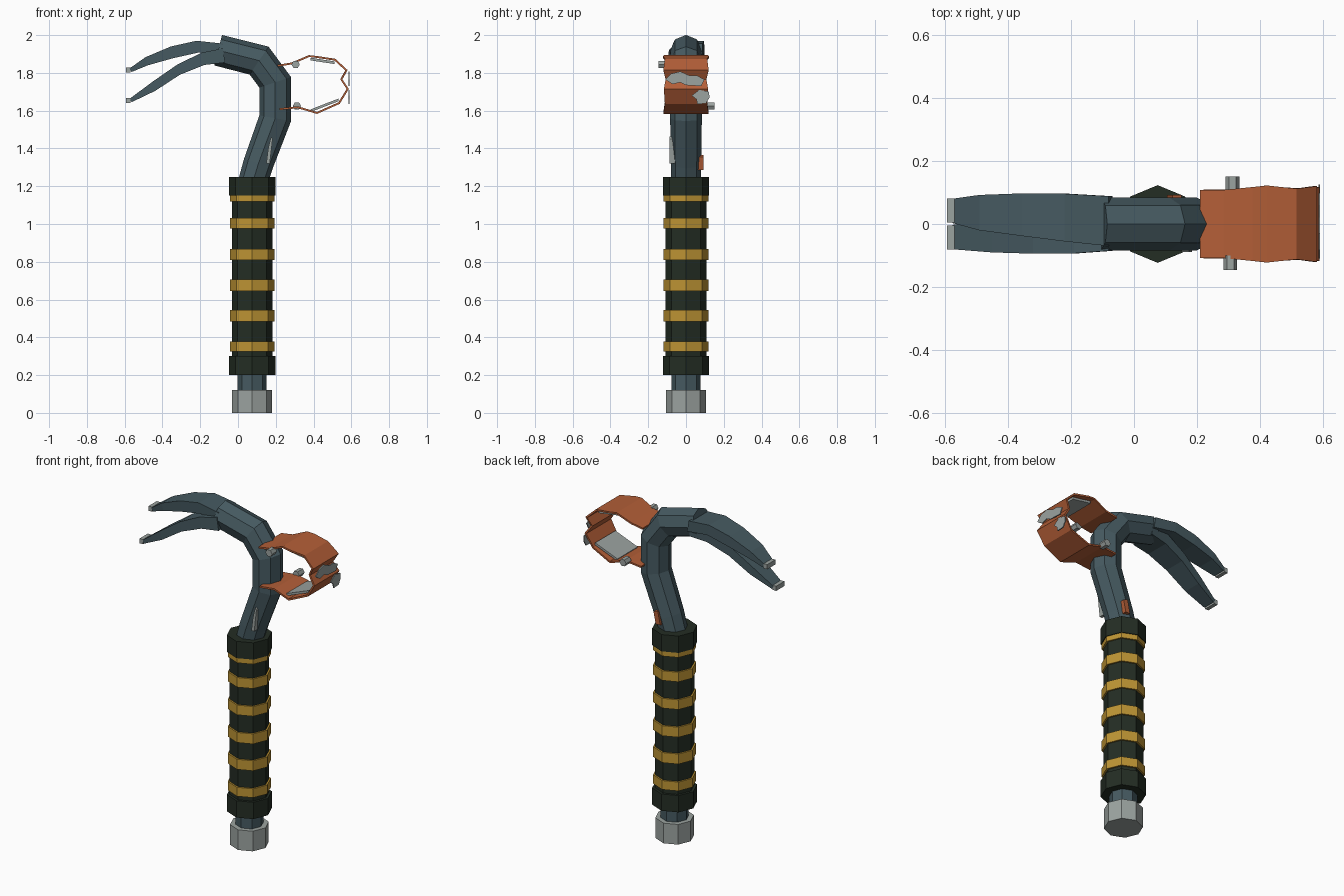
import bpy, bmesh, math
from mathutils import Vector

if "Cube" in bpy.data.objects:
    bpy.data.objects.remove(bpy.data.objects["Cube"])

CX = 0.075  # handle axis


def material(name, rgb):
    m = bpy.data.materials.new(name)
    m.diffuse_color = (*rgb, 1)
    m.use_nodes = True
    m.node_tree.nodes["Principled BSDF"].inputs["Base Color"].default_value = m.diffuse_color
    return m


STEEL = material("dark_steel", (0.061, 0.102, 0.119))
ORANGE = material("rust_orange", (0.456, 0.114, 0.039))
GREY = material("light_grey", (0.33, 0.366, 0.352))
YELLOW = material("mustard", (0.51, 0.296, 0.034))
GREEN = material("dark_green", (0.017, 0.026, 0.017))


def loft(name, rings, mat):
    """Skin a list of equal-sized point rings and cap both ends."""
    bm = bmesh.new()
    vs = [[bm.verts.new(p) for p in r] for r in rings]
    n = len(rings[0])
    for a, b in zip(vs, vs[1:]):
        for i in range(n):
            j = (i + 1) % n
            bm.faces.new((a[i], a[j], b[j], b[i]))
    bm.faces.new(vs[0])
    bm.faces.new(vs[-1])
    bmesh.ops.recalc_face_normals(bm, faces=bm.faces)
    me = bpy.data.meshes.new(name)
    bm.to_mesh(me)
    bm.free()
    me.materials.append(mat)
    ob = bpy.data.objects.new(name, me)
    bpy.context.collection.objects.link(ob)
    return ob


def octagon(z, r):
    return [(CX + r * math.cos(k * math.pi / 4), r * math.sin(k * math.pi / 4), z)
            for k in range(8)]


def collar(name, z0, z1, r, mat):
    return loft(name, [octagon(z0, r), octagon(z1, r)], mat)


def path_normals(pts):
    """Mitred normals of a path in the xz plane."""
    out = []
    for i, p in enumerate(pts):
        p = Vector(p)
        a = (p - Vector(pts[i - 1])).normalized() if i else None
        b = (Vector(pts[i + 1]) - p).normalized() if i < len(pts) - 1 else None
        a, b = a or b, b or a
        t = (a + b).normalized()
        out.append(Vector((t.y, -t.x)) / max(t.dot(a), 0.5))
    return out


def plate(name, outline, place, depth, mat):
    """Thin plate: 2D outline mapped to 3D by place(), thickened by depth."""
    front = [Vector(place(u, v)) for u, v in outline]
    return loft(name, [front, [p + Vector(depth) for p in front]], mat)


# Handle: pommel, grip, collars and bands
collar("pommel", 0, 0.12, 0.106, GREY)
collar("grip", 0.29, 1.16, 0.108, GREEN)
collar("lower_collar", 0.2, 0.3, 0.123, GREEN)
collar("upper_collar", 1.15, 1.25, 0.123, GREEN)
for z0, z1 in ((0.325, 0.378), (0.485, 0.545), (0.645, 0.705),
               (0.81, 0.868), (0.975, 1.032), (1.12, 1.152)):
    collar("grip_band", z0, z1, 0.118, YELLOW)

# Bent octagonal shaft
path = [(CX, 0.1), (CX, 1.21), (0.108, 1.32), (0.197, 1.56), (0.197, 1.75),
        (0.112, 1.865), (-0.105, 1.92)]
radii = [0.077, 0.077, 0.08, 0.084, 0.084, 0.084, 0.083]
rings = []
for (x, z), n, r in zip(path, path_normals(path), radii):
    rings.append([(x + n.x * r * math.cos(a), r * math.sin(a), z + n.y * r * math.cos(a))
                  for a in (k * math.pi / 4 for k in range(8))])
loft("shaft", rings, STEEL)

# Two claw prongs: x, top z, bottom z, inner y, outer y
prongs = {
    "upper_prong": (1, [(-0.08, 1.955, 1.89, -0.07, 0.088), (-0.22, 1.97, 1.908, -0.055, 0.096),
                        (-0.355, 1.94, 1.878, -0.038, 0.097), (-0.49, 1.883, 1.84, -0.02, 0.092),
                        (-0.575, 1.823, 1.805, 0.003, 0.08)]),
    "lower_prong": (-1, [(-0.08, 1.93, 1.855, -0.07, 0.085), (-0.19, 1.908, 1.842, -0.055, 0.093),
                         (-0.32, 1.845, 1.79, -0.038, 0.094), (-0.45, 1.755, 1.705, -0.02, 0.09),
                         (-0.575, 1.662, 1.645, 0.003, 0.08)]),
}
for name, (side, rows) in prongs.items():
    loft(name, [[(x, side * yi, zt), (x, side * yo, zt),
                 (x + 0.012, side * yo, zb), (x + 0.012, side * yi, zb)]
                for x, zt, zb, yi, yo in rows], STEEL)
    zt = rows[-1][1]
    loft(name + "_tip", [[(x, side * y, z) for y, z in
                          ((0.004, zt + 0.006), (0.081, zt + 0.006),
                           (0.081, zt - 0.022), (0.004, zt - 0.022))]
                         for x in (-0.592, -0.569)], GREY)

# Open strap loop: x, z, half width
strap = [(0.21, 1.838, 0.108), (0.285, 1.85, 0.108), (0.376, 1.889, 0.117),
         (0.42, 1.884, 0.122), (0.513, 1.87, 0.112), (0.574, 1.814, 0.12),
         (0.547, 1.766, 0.108), (0.581, 1.715, 0.117), (0.535, 1.64, 0.112),
         (0.418, 1.588, 0.12), (0.317, 1.618, 0.11), (0.22, 1.608, 0.11)]
centre = [(x, z) for x, z, w in strap]
rings = []
for (x, z, w), n in zip(strap, path_normals(centre)):
    n = n * 0.005
    rings.append([(x + n.x, -w, z + n.y), (x + n.x, w, z + n.y),
                  (x - n.x, w, z - n.y), (x - n.x, -w, z - n.y)])
loft("strap", rings, ORANGE)

# Grey lining inside the strap
for name, a, b in (("lower_lining", (0.385, 1.593), (0.532, 1.65)),
                   ("upper_lining", (0.385, 1.88), (0.51, 1.861))):
    up = 0.014 if name.startswith("lower") else -0.014
    loft(name, [[(x, -0.095, z), (x, 0.095, z), (x, 0.095, z + up), (x, -0.095, z + up)]
                for x, z in (a, b)], GREY)

# Ragged patches on the outer end of the strap
patches = [[(-0.11, 1.765), (-0.08, 1.795), (-0.03, 1.808), (0.02, 1.785), (0.06, 1.785),
            (0.098, 1.765), (0.08, 1.73), (0.0, 1.735), (-0.03, 1.75), (-0.07, 1.74)],
           [(0.03, 1.68), (0.07, 1.71), (0.12, 1.702), (0.125, 1.67), (0.105, 1.638),
            (0.06, 1.635), (0.055, 1.66)]]
for outline in patches:
    plate("strap_patch", outline, lambda y, z: (0.584, y, z), (0.006, 0, 0), GREY)

# Hex bolts on the strap ends
for x, z, y0, y1 in ((0.305, 1.845, -0.146, -0.1), (0.312, 1.625, 0.1, 0.15)):
    loft("bolt", [[(x + 0.022 * math.cos(k * math.pi / 3), y,
                    z + 0.022 * math.sin(k * math.pi / 3)) for k in range(6)]
                  for y in (y0, y1)], GREY)

# Scratch plates on the shaft sides
plate("front_scratch", [(0.15, 1.32), (0.168, 1.32), (0.183, 1.45), (0.175, 1.463), (0.16, 1.4)],
      lambda x, z: (x, -0.088, z), (0, 0.03, 0), GREY)
plate("back_scratch", [(0.105, 1.285), (0.135, 1.285), (0.15, 1.355), (0.122, 1.365)],
      lambda x, z: (x, 0.092, z), (0, -0.03, 0), ORANGE)
